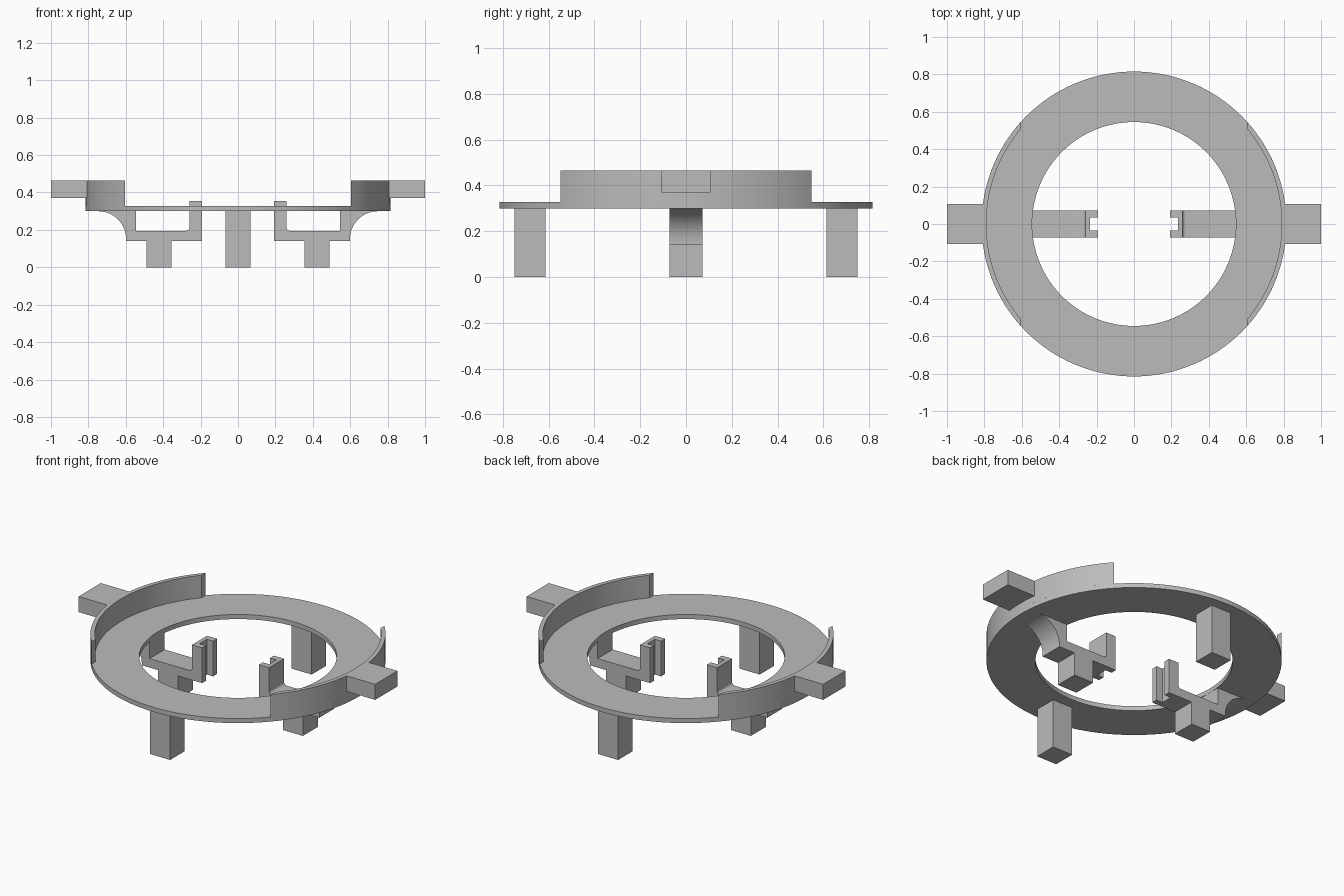
import bpy, bmesh
from math import acos, cos, sin, pi, radians
from mathutils import Vector

cube = bpy.data.objects.get("Cube")
if cube:
    bpy.data.objects.remove(cube, do_unlink=True)

grey = bpy.data.materials.new("plain grey")
grey.use_nodes = True
grey.diffuse_color = (0.5, 0.5, 0.5, 1)
grey.node_tree.nodes["Principled BSDF"].inputs["Base Color"].default_value = (0.5, 0.5, 0.5, 1)


def finish(name, bm, mirror=None):
    """Turn a bmesh into a shaded object, optionally mirrored about an axis."""
    bmesh.ops.recalc_face_normals(bm, faces=bm.faces)
    mesh = bpy.data.meshes.new(name)
    bm.to_mesh(mesh)
    bm.free()
    mesh.materials.append(grey)
    obj = bpy.data.objects.new(name, mesh)
    bpy.context.collection.objects.link(obj)
    if mirror is not None:
        mod = obj.modifiers.new("Mirror", "MIRROR")
        mod.use_axis = [i == mirror for i in range(3)]
        mod.use_mirror_merge = False
    bpy.ops.object.select_all(action="DESELECT")
    obj.select_set(True)
    bpy.context.view_layer.objects.active = obj
    bpy.ops.object.shade_smooth_by_angle(angle=radians(30))
    return obj


def prism(name, outline, lo, hi, upright=False, mirror=None):
    """Extrude an outline along z, or along y when upright (outline in x, z)."""
    bm = bmesh.new()
    place = (lambda a, b: (a, lo, b)) if upright else (lambda a, b: (a, b, lo))
    face = bm.faces.new([bm.verts.new(place(a, b)) for a, b in outline])
    grown = bmesh.ops.extrude_face_region(bm, geom=[face])["geom"]
    shift = Vector((0, hi - lo, 0) if upright else (0, 0, hi - lo))
    bmesh.ops.translate(bm, vec=shift, verts=[v for v in grown if isinstance(v, bmesh.types.BMVert)])
    return finish(name, bm, mirror)


def rect(x0, x1, y0, y1):
    return [(x0, y0), (x1, y0), (x1, y1), (x0, y1)]


def arc(cx, cy, r, a0, a1, steps):
    return [(cx + r * cos(a0 + (a1 - a0) * i / steps),
             cy + r * sin(a0 + (a1 - a0) * i / steps)) for i in range(steps + 1)]


OUTER, INNER = 0.815, 0.545
RING_LOW, RING_TOP, RIM_TOP = 0.30, 0.328, 0.465

# Flat base ring: a rectangle revolved around z
bm = bmesh.new()
verts = [bm.verts.new((r, 0, z)) for r, z in rect(INNER, OUTER, RING_LOW, RING_TOP)]
edges = [bm.edges.new((verts[i], verts[(i + 1) % 4])) for i in range(4)]
bmesh.ops.spin(bm, geom=verts + edges, axis=(0, 0, 1), cent=(0, 0, 0),
               angle=2 * pi, steps=128, use_merge=True)
bmesh.ops.remove_doubles(bm, verts=bm.verts, dist=0.0001)
finish("base_ring", bm)

# Raised side rims, cut off straight at their ends
CUT, RIM_IN = 0.603, 0.79
a_out, a_in = acos(CUT / OUTER), acos(CUT / RIM_IN)
prism("side_rim", arc(0, 0, OUTER, -a_out, a_out, 32) + arc(0, 0, RIM_IN, a_in, -a_in, 32),
      RING_TOP, RIM_TOP, mirror=0)

# Side tabs
prism("side_tab", rect(0.80, 1.0, -0.107, 0.107), 0.37, RIM_TOP, mirror=0)

# Front and back legs
prism("ring_leg", rect(-0.068, 0.068, -0.75, -0.613), 0, RING_LOW, mirror=1)

# Hooked brackets: foot, bar, filleted outer post and inner post
HALF = 0.072
bracket = [(0.235, 0.14), (0.355, 0.14), (0.355, 0), (0.488, 0), (0.488, 0.14), (0.598, 0.14)]
bracket += arc(0.748, 0.15, 0.15, pi, pi / 2, 14)
bracket += [(0.545, RING_LOW), (0.545, 0.195)]
bracket += arc(0.277, 0.212, 0.017, -pi / 2, -pi, 5)
bracket += [(0.26, 0.355), (0.235, 0.355)]
prism("bracket", bracket, -HALF, HALF, upright=True, mirror=0)

# Paired flanges forming the slot at each bracket tip
for name, y0, y1 in (("front_flange", -HALF, -0.035), ("back_flange", 0.035, HALF)):
    prism(name, rect(0.192, 0.235, 0.14, 0.355), y0, y1, upright=True, mirror=0)
